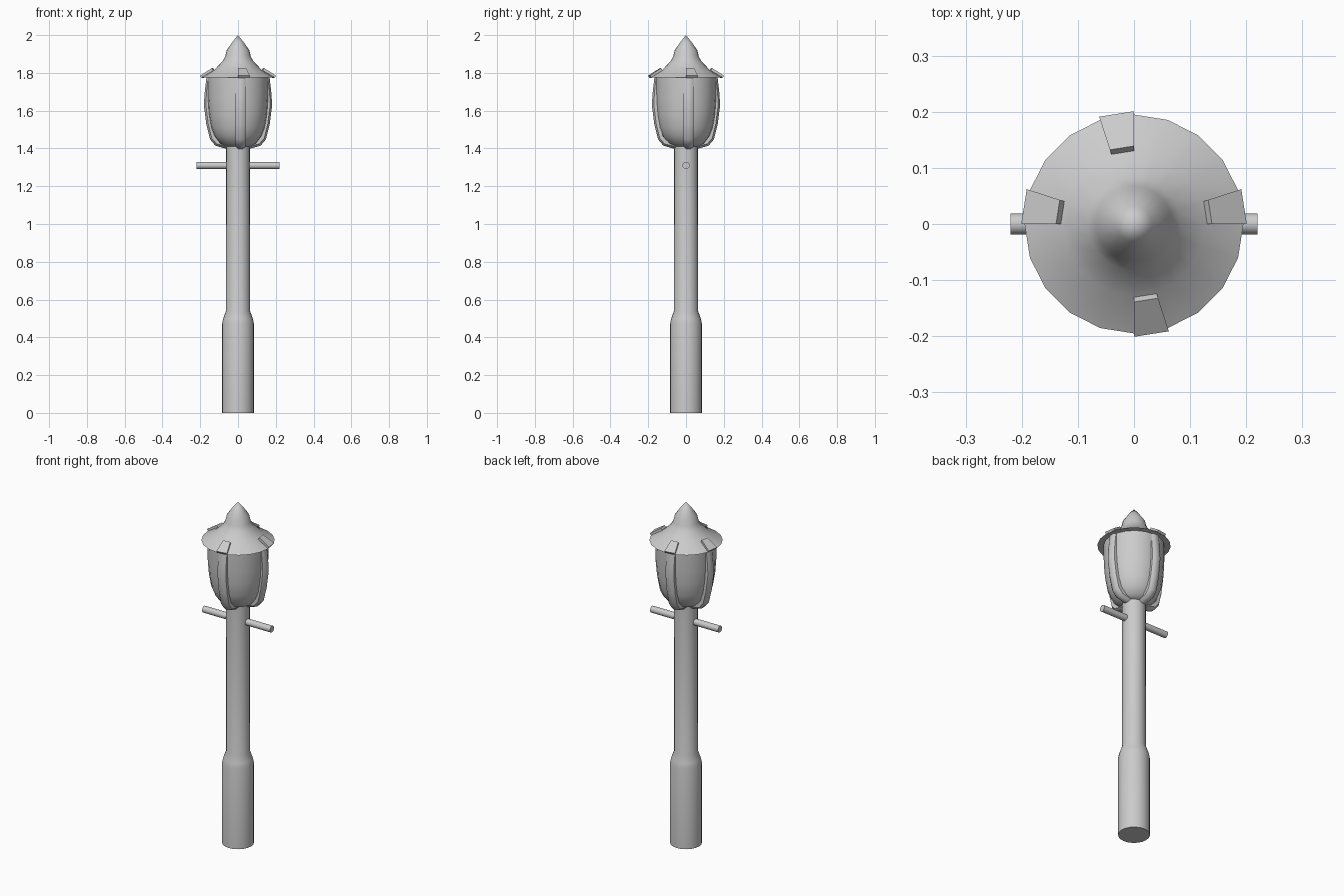
import bpy, bmesh
from math import pi, cos, sin, radians
from mathutils import Vector, Matrix

if "Cube" in bpy.data.objects:
    bpy.data.objects.remove(bpy.data.objects["Cube"])

SIDES = 20


def finish(name, bm, angle=35):
    bmesh.ops.remove_doubles(bm, verts=bm.verts, dist=1e-5)
    bmesh.ops.recalc_face_normals(bm, faces=bm.faces)
    me = bpy.data.meshes.new(name)
    bm.to_mesh(me)
    bm.free()
    ob = bpy.data.objects.new(name, me)
    bpy.context.collection.objects.link(ob)
    bpy.ops.object.select_all(action='DESELECT')
    bpy.context.view_layer.objects.active = ob
    ob.select_set(True)
    if angle:
        bpy.ops.object.shade_smooth_by_angle(angle=radians(angle))
    return ob


def lathe(name, profile):
    """Spin (radius, height) points round z; open ends are capped."""
    bm = bmesh.new()
    rings = [[bm.verts.new((r * cos(2 * pi * i / SIDES), r * sin(2 * pi * i / SIDES), z))
              for i in range(SIDES)] for r, z in profile]
    for a, b in zip(rings, rings[1:]):
        for i in range(SIDES):
            j = (i + 1) % SIDES
            bm.faces.new((a[i], a[j], b[j], b[i]))
    bm.faces.new(rings[0])
    if profile[-1][0] > 0.001:
        bm.faces.new(rings[-1])
    return finish(name, bm)


def sweep(name, sections, angle):
    """Skin a list of equal-length point loops into a closed solid."""
    bm = bmesh.new()
    rings = [[bm.verts.new(p) for p in s] for s in sections]
    n = len(rings[0])
    for a, b in zip(rings, rings[1:]):
        for i in range(n):
            j = (i + 1) % n
            bm.faces.new((a[i], a[j], b[j], b[i]))
    bm.faces.new(rings[0])
    bm.faces.new(rings[-1])
    return finish(name, bm, angle)


# Post with thicker base
lathe("post", [(0.085, 0), (0.085, 0.47), (0.078, 0.50), (0.064, 0.54), (0.063, 1.43)])

# Glass bowl
lathe("lamp_glass", [(0.06, 1.41), (0.095, 1.425), (0.125, 1.465), (0.143, 1.51),
                     (0.155, 1.58), (0.161, 1.66), (0.162, 1.78)])

# Roof with pointed top
lathe("roof", [(0.195, 1.775), (0.127, 1.815), (0.083, 1.86), (0.068, 1.885),
               (0.06, 1.92), (0.032, 1.96), (0, 2.0)])

# Ladder bar
bm = bmesh.new()
bmesh.ops.create_cone(bm, cap_ends=True, segments=16, radius1=0.019, radius2=0.019,
                      depth=0.44, matrix=Matrix.Translation((0, 0, 1.31)) @ Matrix.Rotation(pi / 2, 4, 'Y'))
finish("ladder_bar", bm)

# Curved ribs round the glass: (outer radius, inner radius, z outer, z inner)
path = [(0.062, 0.04, 1.398, 1.43), (0.12, 0.10, 1.415, 1.44), (0.148, 0.122, 1.448, 1.465),
        (0.168, 0.138, 1.53, 1.53), (0.181, 0.15, 1.63, 1.63), (0.176, 0.15, 1.70, 1.70),
        (0.166, 0.14, 1.785, 1.785)]
side = (-0.014, 0.0, 0.026, 0.04)
for k in range(4):
    rot = Matrix.Rotation(k * pi / 2, 3, 'Z')
    flip = -1 if k == 2 else 1
    loops = []
    for ro, ri, zo, zi in path:
        rm, zm = ro - 0.35 * (ro - ri), zo - 0.35 * (zo - zi)
        pts = [(ri, side[0], zi), (rm, side[0], zm), (ro, side[1], zo),
               (ro, side[2], zo), (rm, side[3], zm), (ri, side[3], zi)]
        loops.append([rot @ Vector((x, y * flip, z)) for x, y, z in pts])
    sweep(f"rib_{k + 1}", loops, 40)

# Wedge clips on the roof edge, each one roof segment wide
for n, k in enumerate((0, 5, 9, 15)):
    loops = []
    for s in (k, k + 1):
        a = 2 * pi * s / SIDES
        loops.append([Vector((r * cos(a), r * sin(a), z)) for r, z in
                      ((0.193, 1.773), (0.201, 1.785), (0.139, 1.825), (0.127, 1.808))])
    sweep(f"roof_clip_{n + 1}", loops, 0)
